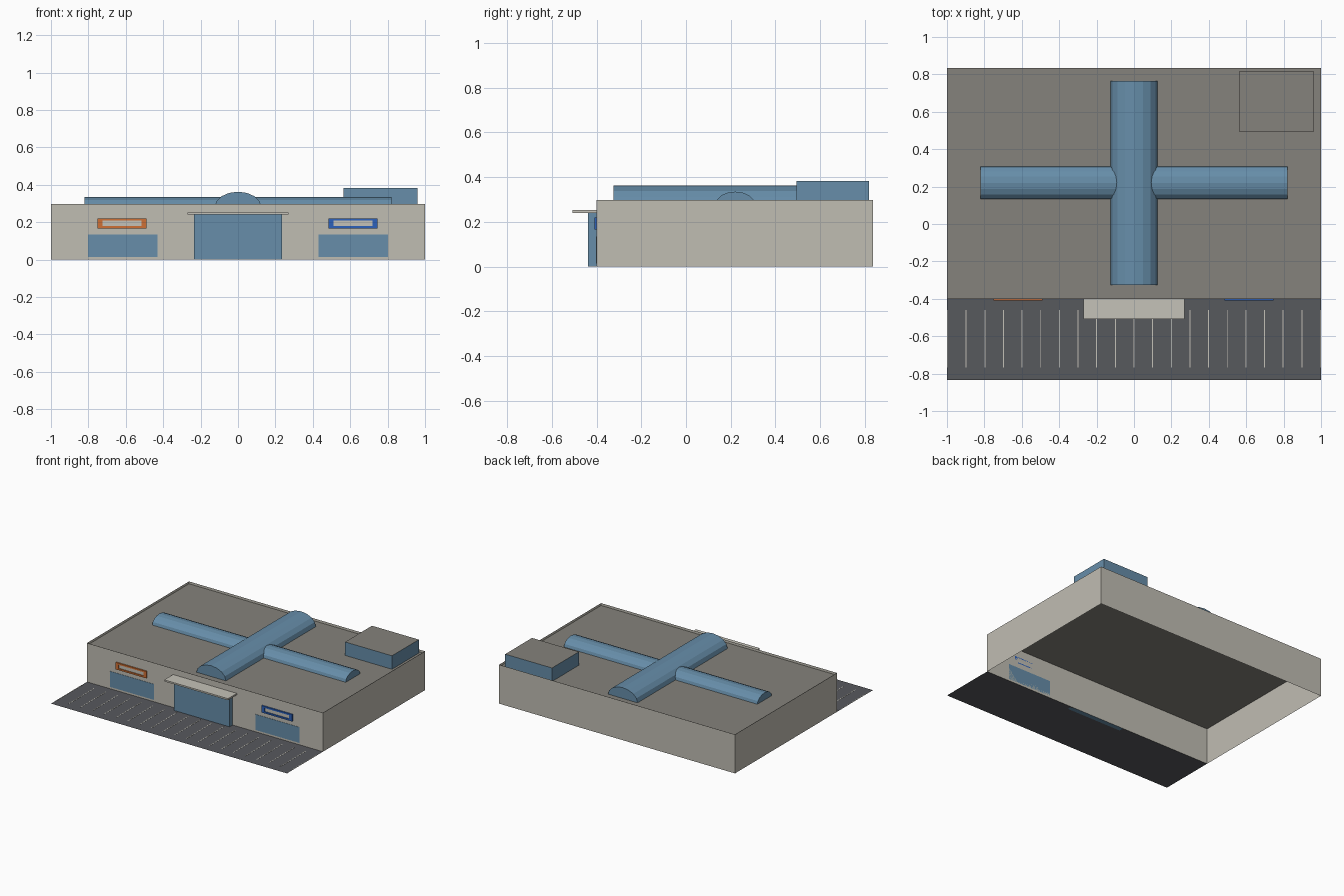
import bpy, bmesh, math

if "Cube" in bpy.data.objects:
    bpy.data.objects.remove(bpy.data.objects["Cube"])

def material(name, rgb):
    m = bpy.data.materials.new(name)
    m.diffuse_color = (*rgb, 1)
    m.use_nodes = True
    m.node_tree.nodes["Principled BSDF"].inputs["Base Color"].default_value = m.diffuse_color
    return m

WALL = material("warm_grey_wall", (0.53, 0.51, 0.45))
TRIM = material("pale_trim", (0.56, 0.54, 0.48))
ROOF = material("roof_grey", (0.235, 0.225, 0.20))
GLASS = material("blue_glass", (0.135, 0.27, 0.40))
ASPHALT = material("asphalt", (0.095, 0.10, 0.11))
ORANGE = material("orange_sign", (0.62, 0.16, 0.035))
BLUE = material("blue_sign", (0.025, 0.12, 0.50))

ROOF_Z, WALL_TOP = 0.28, 0.298
FRONT, BACK = -0.40, 0.835

def finish(name, bm, *mats):
    me = bpy.data.meshes.new(name)
    bm.to_mesh(me)
    bm.free()
    for m in mats:
        me.materials.append(m)
    ob = bpy.data.objects.new(name, me)
    bpy.context.collection.objects.link(ob)
    return ob

def add_box(bm, x, y, z):
    """Box from (min, max) ranges."""
    vs = bmesh.ops.create_cube(bm, size=1)["verts"]
    for v in vs:
        v.co = [r[0] if c < 0 else r[1] for c, r in zip(v.co, (x, y, z))]

def box(name, x, y, z, *mats):
    bm = bmesh.new()
    add_box(bm, x, y, z)
    return finish(name, bm, *mats)

def sheet(name, x, y, z, mat):
    bm = bmesh.new()
    bm.faces.new([bm.verts.new(p) for p in
                  ((x[0], y[0], z), (x[1], y[0], z), (x[1], y[1], z), (x[0], y[1], z))])
    return finish(name, bm, mat)

def vault(name, half_width, height, length, centre, turn, segments=8):
    """Half-elliptic barrel skylight running along y, turned about z."""
    bm = bmesh.new()
    ends = []
    for y in (-length / 2, length / 2):
        ends.append([bm.verts.new((half_width * math.cos(math.pi * i / segments), y,
                                   height * math.sin(math.pi * i / segments)))
                     for i in range(segments + 1)])
    a, b = ends
    for i in range(segments):
        bm.faces.new((a[i], b[i], b[i + 1], a[i + 1]))
    bm.faces.new(a)
    bm.faces.new(b[::-1])
    bmesh.ops.recalc_face_normals(bm, faces=bm.faces)
    ob = finish(name, bm, GLASS)
    ob.location = (*centre, ROOF_Z)
    ob.rotation_euler.z = turn

# Open wall shell: box without top and bottom
walls = bmesh.new()
add_box(walls, (-1, 1), (FRONT, BACK), (0, WALL_TOP))
walls.normal_update()
bmesh.ops.delete(walls, geom=[f for f in walls.faces if abs(f.normal.z) > 0.5],
                 context='FACES_ONLY')
finish("outer_walls", walls, WALL)

# Roof deck sunk below the parapet
sheet("roof_deck", (-1, 1), (FRONT, BACK), ROOF_Z, ROOF)

# Crossing barrel skylights
vault("main_skylight", 0.125, 0.083, 1.09, (0, 0.22), 0)
vault("cross_skylight", 0.087, 0.055, 1.64, (0, 0.22), math.pi / 2)

# Rooftop plant room: glass-blue sides, grey top
plant = box("rooftop_plant_room", (0.563, 0.96), (0.493, 0.818), (ROOF_Z, 0.383), GLASS, ROOF)
for p in plant.data.polygons:
    p.material_index = 1 if p.normal.z > 0.5 else 0

# Entrance block and canopy
box("entrance", (-0.235, 0.235), (-0.437, FRONT), (0, 0.24), GLASS)
box("entrance_canopy", (-0.27, 0.27), (-0.507, FRONT), (0.24, 0.252), TRIM)

# Shop windows and sign frames on each side
for side, sx, mat, (x0, x1) in (("left", -1, ORANGE, (-0.75, -0.49)),
                                ("right", 1, BLUE, (0.485, 0.745))):
    wx = sorted((sx * 0.43, sx * 0.802))
    box(side + "_window", wx, (FRONT - 0.002, FRONT), (0.015, 0.135), GLASS)
    bm = bmesh.new()
    y, z0, z1, w, t = (FRONT - 0.01, FRONT), 0.167, 0.22, 0.025, 0.012
    add_box(bm, (x0, x0 + w), y, (z0, z1))
    add_box(bm, (x1 - w, x1), y, (z0, z1))
    add_box(bm, (x0 + w, x1 - w), y, (z0, z0 + t))
    add_box(bm, (x0 + w, x1 - w), y, (z1 - t, z1))
    finish(side + "_sign_frame", bm, mat)
    box(side + "_sign_panel", (x0 + w, x1 - w), (FRONT - 0.003, FRONT),
        (z0 + t, z1 - t), TRIM)

# Car park with bay lines
sheet("car_park", (-1, 1), (-0.835, FRONT), 0, ASPHALT)
lines = bmesh.new()
for i in range(-10, 11):
    x = i * 0.0997
    add_box(lines, (x - 0.0025, x + 0.0025), (-0.768, -0.46), (0.0005, 0.0015))
finish("parking_lines", lines, TRIM)
